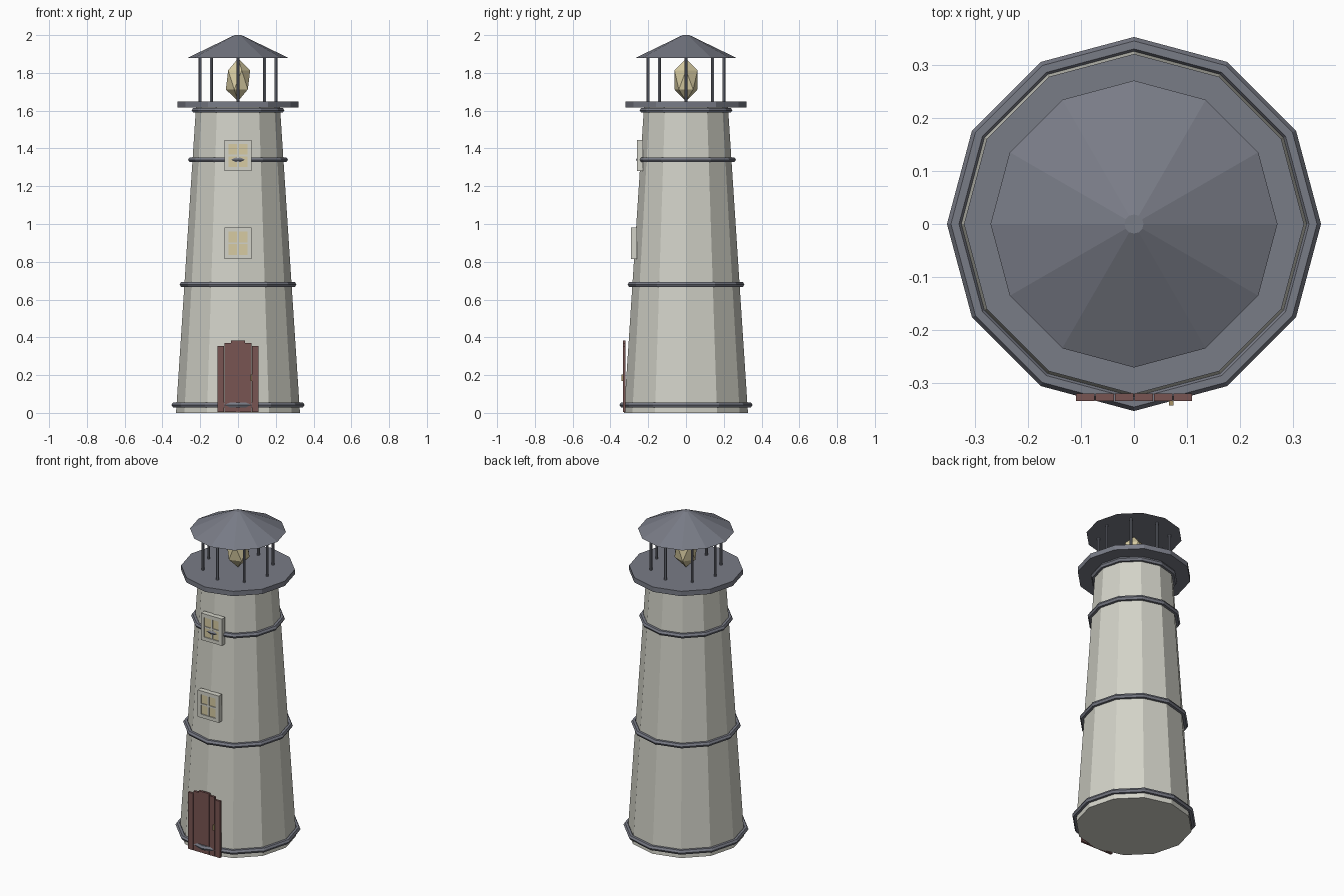
import bpy
import math

if "Cube" in bpy.data.objects:
    bpy.data.objects.remove(bpy.data.objects["Cube"])

SIDES = 12


def material(name, rgb):
    m = bpy.data.materials.new(name)
    m.diffuse_color = (*rgb, 1.0)
    m.use_nodes = True
    m.node_tree.nodes["Principled BSDF"].inputs["Base Color"].default_value = m.diffuse_color
    return m


WHITE = material("pale stone", (0.65, 0.65, 0.58))
GREY = material("slate grey metal", (0.19, 0.20, 0.24))
WOOD = material("red brown wood", (0.19, 0.09, 0.085))
GLOW = material("warm glass", (0.68, 0.60, 0.36))
BRASS = material("dull brass", (0.40, 0.30, 0.14))


def finish(name, mat):
    ob = bpy.context.object
    ob.name = name
    ob.data.materials.clear()
    ob.data.materials.append(mat)
    return ob


def frustum(name, mat, r1, r2, z1, z2, sides=SIDES, x=0.0, y=0.0):
    bpy.ops.mesh.primitive_cone_add(vertices=sides, radius1=r1, radius2=r2,
                                    depth=z2 - z1, location=(x, y, (z1 + z2) / 2))
    return finish(name, mat)


def box(name, mat, x, y, z):
    """Box between the limits given for each axis."""
    bpy.ops.mesh.primitive_cube_add(size=1)
    ob = finish(name, mat)
    for v in ob.data.vertices:
        v.co = [lo + (c + 0.5) * (hi - lo) for c, (lo, hi) in zip(v.co, (x, y, z))]
    return ob


def ring(name, radius, z):
    bpy.ops.mesh.primitive_torus_add(major_segments=SIDES, minor_segments=6,
                                     major_radius=radius - 0.015, minor_radius=0.015,
                                     location=(0, 0, z))
    return finish(name, GREY)


# Tapered tower and its metal bands
frustum("tower", WHITE, 0.328, 0.222, 0.0, 1.625)
for name, r, z in (("base_band", 0.352, 0.042), ("lower_band", 0.309, 0.68),
                   ("upper_band", 0.264, 1.34), ("top_band", 0.245, 1.602)):
    ring(name, r, z)

# Lantern room: deck, posts, lamp and roof
frustum("gallery_deck", GREY, 0.32, 0.32, 1.618, 1.648)
for i in range(8):
    a = i * math.pi / 4
    frustum(f"lantern_post_{i}", GREY, 0.008, 0.008, 1.64, 1.885, 8,
            0.2 * math.cos(a), 0.2 * math.sin(a))
bpy.ops.mesh.primitive_ico_sphere_add(subdivisions=1, radius=1, location=(0, 0, 1.763))
lamp = finish("lamp", GLOW)
lamp.scale = (0.072, 0.072, 0.113)
frustum("roof", GREY, 0.27, 0.018, 1.878, 2.0)

# Door of six planks, stepped towards the middle
for i, top in enumerate((0.355, 0.371, 0.382, 0.382, 0.371, 0.355)):
    x0 = -0.11 + i * 0.11 / 3
    box(f"door_plank_{i}", WOOD, (x0 + 0.0007, x0 + 0.036), (-0.333, -0.319), (0.004, top))
box("door_handle", BRASS, (0.066, 0.074), (-0.342, -0.333), (0.168, 0.202))


def window(label, z, front):
    """Framed window with four recessed panes."""
    back = front + 0.032
    w, h, b = 0.072, 0.083, 0.022
    box(label + "_panes", GLOW, (-w + b, w - b), (front + 0.006, back), (z - h + b, z + h - b))
    for s in (-1, 1):
        xs = sorted((s * w, s * (w - b)))
        zs = sorted((z + s * h, z + s * (h - b)))
        box(label + "_jamb", WHITE, xs, (front, back), (z - h, z + h))
        box(label + "_rail", WHITE, (b - w, w - b), (front, back), zs)
    # crossing glazing bars
    box(label + "_upright_bar", WHITE, (-0.005, 0.005), (front + 0.002, back),
        (z - h + b, z + h - b))
    box(label + "_cross_bar", WHITE, (b - w, w - b), (front + 0.002, back),
        (z - 0.005, z + 0.005))


window("lower_window", 0.898, -0.291)
window("upper_window", 1.363, -0.260)
